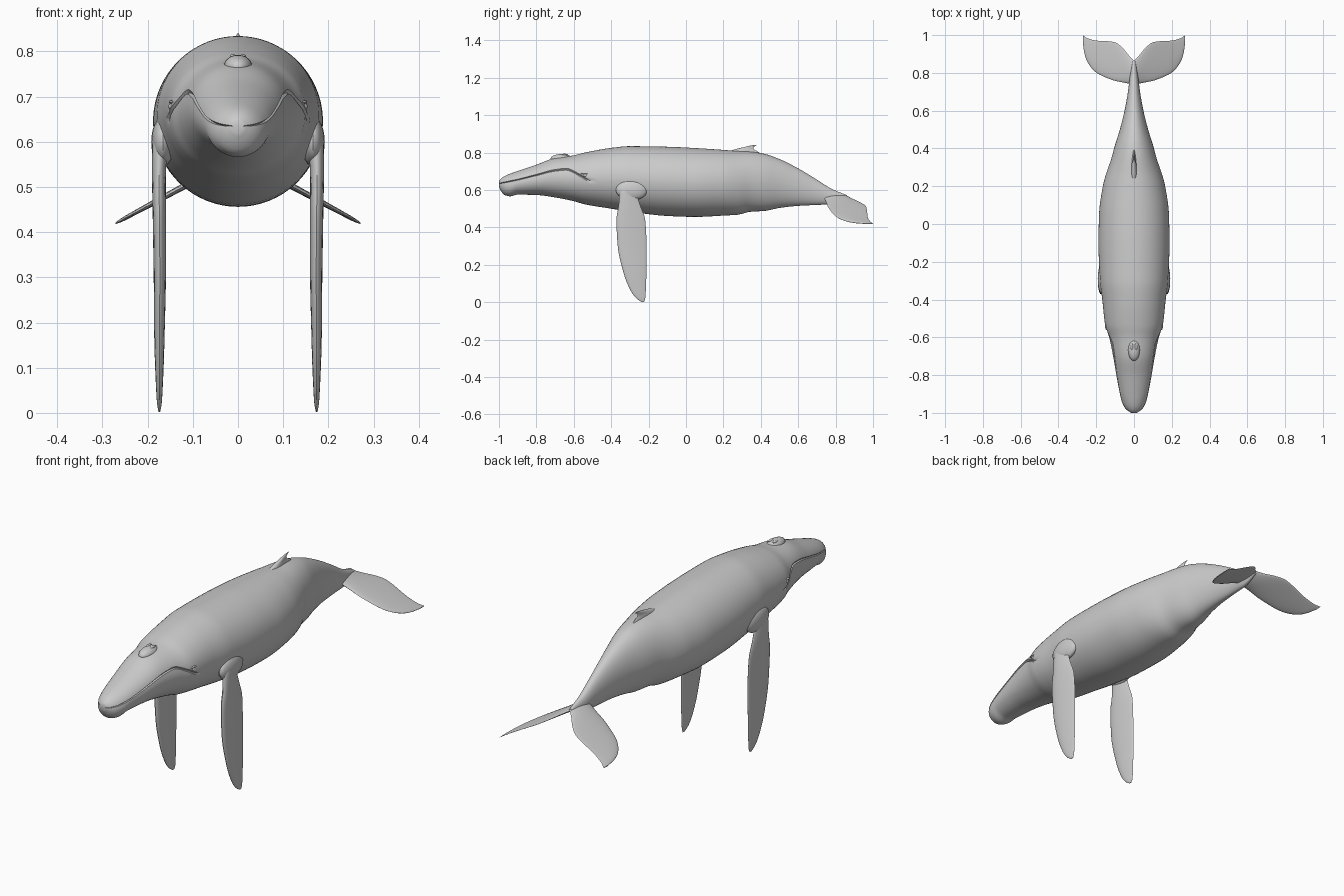
import bpy, bmesh, math

if "Cube" in bpy.data.objects:
    bpy.data.objects.remove(bpy.data.objects["Cube"])

grey = bpy.data.materials.new("whale_grey")
grey.diffuse_color = (0.6, 0.6, 0.6, 1)
grey.use_nodes = True
grey.node_tree.nodes["Principled BSDF"].inputs["Base Color"].default_value = grey.diffuse_color


def sample(table, k):
    """Smooth, overshoot-free interpolation of table rows by their first column."""
    if k <= table[0][0]:
        return table[0][1:]
    if k >= table[-1][0]:
        return table[-1][1:]
    i = max(j for j in range(len(table) - 1) if table[j][0] <= k)

    def slope(j, c):
        if j == 0 or j == len(table) - 1:
            a, b = (table[0], table[1]) if j == 0 else (table[-2], table[-1])
            return (b[c] - a[c]) / (b[0] - a[0])
        p, q, r = table[j - 1:j + 2]
        d0, d1 = (q[c] - p[c]) / (q[0] - p[0]), (r[c] - q[c]) / (r[0] - q[0])
        return 0 if d0 * d1 <= 0 else 2 * d0 * d1 / (d0 + d1)

    a, b = table[i], table[i + 1]
    h = b[0] - a[0]
    t = (k - a[0]) / h
    return [(2*t**3 - 3*t*t + 1) * a[c] + (t**3 - 2*t*t + t) * h * slope(i, c)
            + (3*t*t - 2*t**3) * b[c] + (t**3 - t*t) * h * slope(i + 1, c)
            for c in range(1, len(a))]


def finish(ob, mirror=False):
    ob.data.materials.append(grey)
    if mirror:
        ob.modifiers.new("mirror", 'MIRROR').use_axis = (True, False, False)
    bpy.ops.object.select_all(action='DESELECT')
    ob.select_set(True)
    bpy.context.view_layer.objects.active = ob
    bpy.ops.object.shade_smooth_by_angle(angle=math.radians(40))


def loft(name, rings, mirror=False):
    bm = bmesh.new()
    vs = [[bm.verts.new(p) for p in r] for r in rings]
    n = len(vs[0])
    for a, b in zip(vs, vs[1:]):
        for i in range(n):
            bm.faces.new((a[i], a[(i + 1) % n], b[(i + 1) % n], b[i]))
    bm.faces.new(vs[0])
    bm.faces.new(vs[-1][::-1])
    bmesh.ops.recalc_face_normals(bm, faces=bm.faces)
    me = bpy.data.meshes.new(name)
    bm.to_mesh(me)
    bm.free()
    ob = bpy.data.objects.new(name, me)
    bpy.context.collection.objects.link(ob)
    finish(ob, mirror)


def foil(lead, trail, thick, n=24):
    """Streamlined section as (y, offset) pairs, blunt in front and thin behind."""
    mid, half = (lead + trail) / 2, (trail - lead) / 2
    out = []
    for i in range(n):
        a = 2 * math.pi * i / n
        out.append((mid - half * math.cos(a),
                    thick * math.sin(a) * (0.8 + 0.3 * math.cos(a))))
    return out


def steps(table, n):
    a, b = table[0][0], table[-1][0]
    return [a + (b - a) * math.sin(math.pi / 2 * i / n) for i in range(n + 1)]


def ellipsoid(name, loc, scale, mirror=False):
    bm = bmesh.new()
    bmesh.ops.create_uvsphere(bm, u_segments=20, v_segments=12, radius=1)
    for v in bm.verts:
        v.co = [v.co[i] * scale[i] + loc[i] for i in range(3)]
    me = bpy.data.meshes.new(name)
    bm.to_mesh(me)
    bm.free()
    ob = bpy.data.objects.new(name, me)
    bpy.context.collection.objects.link(ob)
    finish(ob, mirror)


# Body stations: y, half width, top, underside
BODY = [(-1, .014, .648, .618), (-.99, .033, .66, .595), (-.97, .052, .674, .573),
        (-.94, .066, .687, .566), (-.9, .076, .701, .575), (-.8, .095, .735, .573),
        (-.7, .112, .771, .56), (-.6, .133, .785, .54), (-.54, .152, .8, .523),
        (-.4, .168, .825, .5), (-.3, .18, .834, .484), (-.1, .188, .831, .461),
        (.05, .185, .824, .456), (.2, .165, .814, .463), (.28, .143, .808, .468),
        (.34, .122, .805, .483), (.42, .1, .793, .488), (.5, .075, .765, .504),
        (.6, .05, .715, .515), (.7, .032, .655, .52), (.78, .022, .605, .524),
        (.86, .008, .573, .555)]
# Mouth line: y, height
MOUTH = [(-1, .635), (-.9, .655), (-.8, .68), (-.7, .705), (-.64, .711),
         (-.57, .68), (-.52, .652), (-.49, .648)]

rings = []
for i in range(111):
    y = -1 + 1.86 * (i / 110) ** 1.4
    w, top, bot = sample(BODY, y)
    zc, h = (top + bot) / 2, (top - bot) / 2
    fade = max(0, min(1, 1 - (y + .49) / .25))
    am = fade * math.asin(max(-.8, min(.8, (sample(MOUTH, y)[0] - zc) / h)))
    depth = .007 * max(0, min(1, (-.48 - y) / .05)) / max(w, .03)
    d = .045
    # Upper arc, pinched lip groove, lower arc
    arc = [(math.pi/2 + (am + d - math.pi/2) * k / 16, 1) for k in range(17)]
    arc.append((am, 1 - depth))
    arc += [(am - d - (am - d + math.pi/2) * k / 16, 1 - depth * .25 * (1 - k / 16))
            for k in range(17)]
    side = [(w * s * math.cos(a), y, zc + h * s * math.sin(a)) for a, s in arc]
    rings.append(side + [(-x, yy, z) for x, yy, z in side[-2:0:-1]])
loft("body", rings)

# Long hanging flippers: depth below root, leading y, trailing y, x, half thickness
FLIPPER = [(-.66, -.34, -.24, .158, .018), (-.6, -.355, -.265, .172, .02),
           (-.52, -.36, -.245, .175, .018), (-.44, -.372, -.218, .174, .0175),
           (-.3, -.365, -.211, .173, .016), (-.15, -.332, -.212, .174, .013),
           (-.06, -.295, -.215, .174, .009), (-.02, -.265, -.218, .174, .006),
           (-.002, -.24, -.224, .174, .002)]
rings = []
for k in steps(FLIPPER, 36):
    lead, trail, x, t = sample(FLIPPER, k)
    rings.append([(x + o, y, -k) for y, o in foil(lead, trail, t)])
loft("flippers", rings, True)

# Drooping tail flukes: x, leading y, trailing y, half thickness
FLUKE = [(0, .73, .865, .02), (.025, .742, .89, .016), (.06, .75, .932, .012),
         (.1, .758, .962, .01), (.14, .772, .968, .009), (.19, .795, .97, .008),
         (.22, .82, .975, .007), (.25, .865, .985, .006), (.264, .91, .995, .004),
         (.271, .965, 1.0, .002)]
rings = []
for k in steps(FLUKE, 30):
    lead, trail, t = sample(FLUKE, k)
    rings.append([(k, y, .566 - .54 * k + o) for y, o in foil(lead, trail, t)])
loft("tail_flukes", rings, True)

# Small hooked dorsal fin: z, leading y, trailing y, half thickness
DORSAL = [(.77, .19, .42, .022), (.805, .225, .385, .017), (.818, .265, .362, .012),
          (.828, .305, .362, .008), (.836, .338, .372, .004), (.84, .362, .38, .0015)]
rings = []
for k in steps(DORSAL, 16):
    lead, trail, t = sample(DORSAL, k)
    rings.append([(o, y, k) for y, o in foil(lead, trail, t)])
loft("dorsal_fin", rings)

# Blowhole mound with paired nostril ridges, and eyes with brow folds
ellipsoid("blowhole_mound", (0, -.665, .766), (.032, .06, .026))
ellipsoid("nostrils", (.011, -.65, .788), (.007, .018, .006), True)
ellipsoid("eyes", (.148, -.54, .678), (.006, .011, .007), True)
ellipsoid("eye_folds", (.147, -.54, .688), (.006, .022, .004), True)
# Shoulder swellings above the flippers
ellipsoid("shoulders", (.166, -.29, .6), (.026, .085, .055), True)
